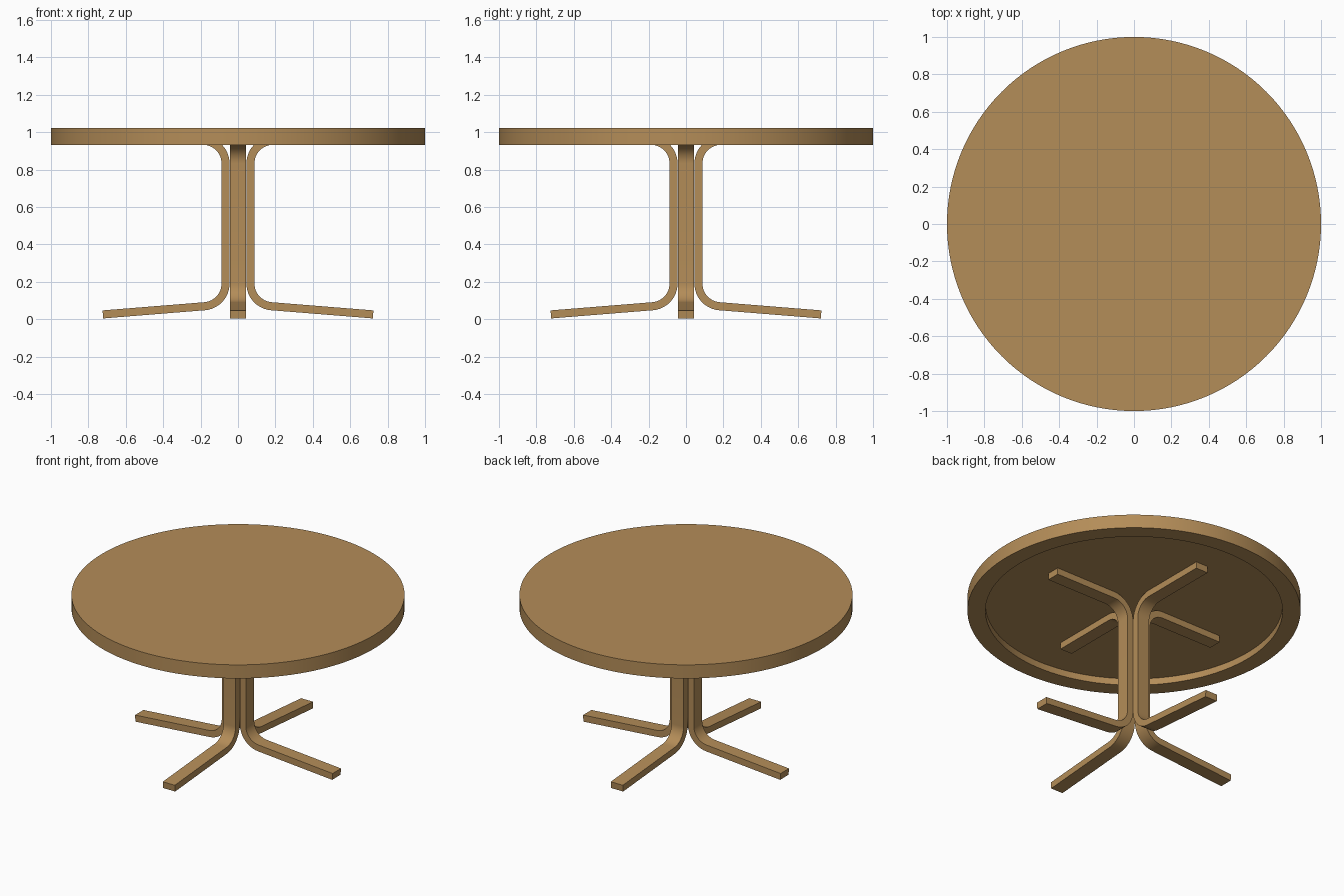
import bpy, bmesh, math

if "Cube" in bpy.data.objects:
    bpy.data.objects.remove(bpy.data.objects["Cube"])

wood = bpy.data.materials.new("warm wood")
wood.diffuse_color = (0.456, 0.266, 0.098, 1)
wood.use_nodes = True
wood.node_tree.nodes["Principled BSDF"].inputs["Base Color"].default_value = wood.diffuse_color

R_TOP, Z_TOP, Z_LOW, Z_RECESS, R_RECESS = 1.0, 1.023, 0.933, 0.977, 0.892
HALF_W, IN, OUT = 0.044, 0.045, 0.088   # strip half width, inner and outer face


def finish(name, bm):
    bmesh.ops.recalc_face_normals(bm, faces=bm.faces)
    me = bpy.data.meshes.new(name)
    bm.to_mesh(me)
    bm.free()
    ob = bpy.data.objects.new(name, me)
    bpy.context.collection.objects.link(ob)
    me.materials.append(wood)
    bpy.ops.object.select_all(action='DESELECT')
    ob.select_set(True)
    bpy.context.view_layer.objects.active = ob
    bpy.ops.object.shade_smooth_by_angle(angle=math.radians(30))
    return ob


# Table top: lathed disc with a recessed underside
def table_top(seg=128):
    bm = bmesh.new()
    profile = [(R_TOP, Z_TOP), (R_TOP, Z_LOW), (R_RECESS, Z_LOW), (R_RECESS, Z_RECESS)]
    rings = [[bm.verts.new((r * math.cos(2 * math.pi * i / seg),
                            r * math.sin(2 * math.pi * i / seg), z)) for i in range(seg)]
             for r, z in profile]
    for a, b in zip(rings, rings[1:]):
        for i in range(seg):
            j = (i + 1) % seg
            bm.faces.new((a[i], a[j], b[j], b[i]))
    bm.faces.new(rings[0])
    bm.faces.new(rings[-1])
    finish("table_top", bm)


# Bent strip: pairs of points (inner bend face, outer bend face) from foot tip to arm tip
def strip_pairs(steps=12):
    r_in = 0.1
    r_out = r_in + OUT - IN
    cx, cz_low, cz_high = OUT + r_in, 0.191, Z_LOW - r_in
    tilt = math.radians(4.6)

    def at(cz, a):
        return [(cx + r * math.cos(a), cz + r * math.sin(a)) for r in (r_in, r_out)]

    low = [at(cz_low, math.radians(270) - tilt - (math.pi / 2 - tilt) * i / steps)
           for i in range(steps + 1)]
    high = [at(cz_high, math.pi - math.pi / 2 * i / steps) for i in range(steps + 1)]
    # foot slopes down to the floor, arm lies flat under the top
    length = 0.546
    foot = [(x + length * math.cos(tilt), z - length * math.sin(tilt)) for x, z in low[0]]
    arm = [(0.635, z) for _, z in high[-1]]
    return [foot] + low + high + [arm]


def leg(name, angle):
    bm = bmesh.new()
    c, s = math.cos(angle), math.sin(angle)
    rings = []
    for (x0, z0), (x1, z1) in strip_pairs():
        corners = [(x0, -HALF_W, z0), (x0, HALF_W, z0), (x1, HALF_W, z1), (x1, -HALF_W, z1)]
        rings.append([bm.verts.new((x * c - y * s, x * s + y * c, max(z, 0)))
                      for x, y, z in corners])
    for a, b in zip(rings, rings[1:]):
        for i in range(4):
            j = (i + 1) % 4
            bm.faces.new((a[i], a[j], b[j], b[i]))
    bm.faces.new(rings[0])
    bm.faces.new(rings[-1])
    finish(name, bm)


table_top()
for i, side in enumerate(("right", "back", "left", "front")):
    leg(side + "_leg", i * math.pi / 2)
